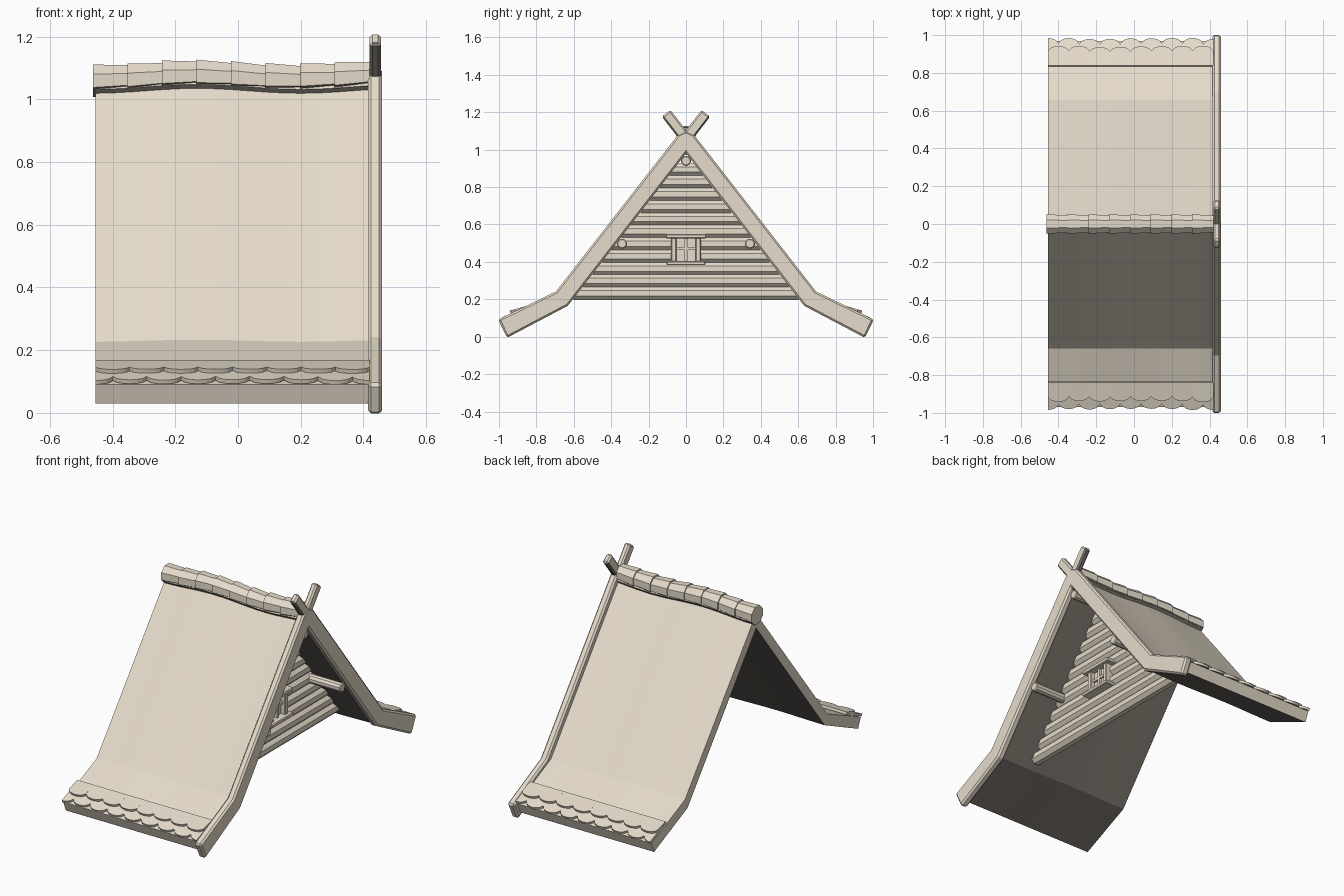
import bpy, bmesh, math, random
from mathutils import Vector

if "Cube" in bpy.data.objects:
    bpy.data.objects.remove(bpy.data.objects["Cube"])

random.seed(4)


def colour(name, rgb):
    m = bpy.data.materials.new(name)
    m.diffuse_color = (*rgb, 1)
    m.use_nodes = True
    m.node_tree.nodes["Principled BSDF"].inputs["Base Color"].default_value = m.diffuse_color
    return m


wood = colour("pale_wood", (0.79, 0.715, 0.60))
dark = colour("dark_underside", (0.19, 0.17, 0.145))

X0, X1 = -0.455, 0.42      # roof extent
SLOPE = 1.288              # steepness of the main roof


def wave(x):
    return 0.008 * math.cos(2 * math.pi * (x + 0.13) / 0.66)


def loft(name, rings, bevel=0, dark_below=None):
    """Solid skinned through matching rings; faces with normal z under dark_below are dark."""
    bm = bmesh.new()
    vs = [[bm.verts.new(p) for p in r] for r in rings]
    n = len(rings[0])
    for a, b in zip(vs, vs[1:]):
        for i in range(n):
            j = (i + 1) % n
            bm.faces.new((a[i], a[j], b[j], b[i]))
    bm.faces.new(vs[0])
    bm.faces.new(vs[-1])
    bmesh.ops.recalc_face_normals(bm, faces=bm.faces)
    if dark_below is not None:
        for f in bm.faces:
            f.normal_update()
            f.material_index = int(f.normal.z < dark_below)
    me = bpy.data.meshes.new(name)
    bm.to_mesh(me)
    bm.free()
    me.materials.append(wood)
    if dark_below is not None:
        me.materials.append(dark)
    ob = bpy.data.objects.new(name, me)
    bpy.context.collection.objects.link(ob)
    if bevel:
        m = ob.modifiers.new("bevel", 'BEVEL')
        m.width, m.segments, m.limit_method = bevel, 1, 'ANGLE'
        m.angle_limit = math.radians(40)
    return ob


def box(name, x, y, z, bevel=0.004):
    """Box from (min, max) pairs."""
    ring = [(y[0], z[0]), (y[1], z[0]), (y[1], z[1]), (y[0], z[1])]
    return loft(name, [[(s, *p) for p in ring] for s in x], bevel)


def circle(n, r, cu, cv):
    return [(cu + r * math.cos(2 * math.pi * (i + .5) / n),
             cv + r * math.sin(2 * math.pi * (i + .5) / n)) for i in range(n)]


# Roof shell: bent slab, gently sagging along the ridge, dark underneath
half = [(0.66, 0.23, .4), (0.97, 0.09, 0), (0.945, 0.03, 0), (0.635, 0.172, .3)]
profile = ([(0, 1.075, 1)] + half + [(0, 0.99, 1)]
           + [(-y, z, w) for y, z, w in reversed(half)])
rings = []
for i in range(17):
    x = X0 + (X1 - X0) * i / 16
    rings.append([(x, y, z + w * wave(x)) for y, z, w in profile])
loft("roof_shell", rings, dark_below=-0.5)

# Gable board with flared feet, and crossed horns on top
side = [(0.04, 1.083), (0.695, 0.242), (1.004, 0.092), (0.957, -0.006), (0.632, 0.165)]
outline = [(0, 1.10)] + side + [(0, 0.98)] + [(-y, z) for y, z in reversed(side)]
loft("gable_board", [[(x, y, z) for y, z in outline] for x in (0.415, 0.46)], 0.01)
for s, label in ((1, "right"), (-1, "left")):
    d = Vector((s * 0.613, 0.79))
    n = Vector((-d.y, d.x)) * 0.029
    a, b = Vector((0, 1.057)), Vector((s * 0.106, 1.194))
    ring = [a + n, b + n, b - n, a - n]
    loft("horn_" + label, [[(x, p.x, p.y) for p in ring] for x in (0.42, 0.456)], 0.009,
         dark_below=-0.5)

# Ridge beam and overlapping tapered ridge tiles
rings = []
for i in range(17):
    x = X0 + (X1 - X0) * i / 16
    rings.append([(x, y, z + wave(x)) for y, z in
                  [(-.046, 1.040), (-.03, 1.016), (.03, 1.016), (.046, 1.040), (.03, 1.07), (-.03, 1.07)]])
loft("ridge_beam", rings, dark_below=-0.3)
step = 0.88 / 8
for k in range(8):
    xa = -0.462 + k * step
    xb = min(xa + step + 0.015, X1)
    lift = random.uniform(-.003, .003)
    rings = []
    for x, r in ((xa, 0.056), (xb, 0.048)):
        rings.append([(x, y, z) for y, z in circle(8, r, 0, 1.069 + lift + wave(x))])
    loft("ridge_tile_%d" % k, rings, dark_below=-0.3)


# Scalloped shingles: two rows along each eave
def shingle(name, side, xa, xb, y_top, y_end, lift_top, lift_end, thick=0.014):
    lo, hi = max(xa, X0), min(xb, X1)
    mid, hw = (xa + xb) / 2, (xb - xa) / 2
    pts = [(lo, 0), (hi, 0)]
    for i in range(9):
        x = hi + (lo - hi) * i / 8
        t = (x - mid) / hw
        pts.append((x, 1 - 0.3 * (1 - math.sqrt(max(0, 1 - 0.95 * t * t)))))
    rings = []
    for h in (0, thick):
        ring = []
        for x, v in pts:
            y = y_top + (y_end - y_top) * v
            z = 0.23 - (y - 0.66) * 0.4516
            off = lift_top + (lift_end - lift_top) * v + h
            ring.append((x, side * (y + 0.412 * off), z + 0.911 * off))
        rings.append(ring)
    loft(name, rings)


w = (X1 - X0) / 8
for side, label in ((-1, "front"), (1, "back")):
    for k in range(9):
        xa = X0 + (k - 0.5) * w
        j = random.uniform(-.004, .004)
        shingle("%s_lower_shingle_%d" % (label, k), side, xa, xa + w,
                0.86, 0.974 + j, 0.0, 0.004)
        if k < 8:
            xa += w / 2
            shingle("%s_upper_shingle_%d" % (label, k), side, xa, xa + w,
                    0.832, 0.926 + j, 0.004, 0.018 + j / 3)

# Log wall of the gable, set back under the roof
for k in range(11):
    z = 0.232 + 0.0662 * k
    hy = (1.0 - z) / SLOPE + 0.005
    loft("wall_log_%d" % k, [[(u, y, v) for u, v in circle(8, 0.038, 0.205, z)] for y in (-hy, hy)])

# Purlins reaching out to the gable board
for k, (y, z) in enumerate([(-0.342, 0.497), (0.342, 0.497), (0, 0.94)]):
    loft("purlin_%d" % k, [[(x, u, v) for u, v in circle(10, 0.027, y, z)]
                           for x in (0.18, 0.44)], 0.005)

# Window
box("window_lintel", (0.20, 0.285), (-0.108, 0.108), (0.526, 0.549))
box("window_sill", (0.20, 0.29), (-0.104, 0.104), (0.383, 0.404))
for s, label in ((-1, "left"), (1, "right")):
    y = sorted((s * 0.052, s * 0.08))
    box("window_jamb_" + label, (0.20, 0.27), y, (0.40, 0.53))
box("window_mullion", (0.20, 0.258), (-0.008, 0.008), (0.40, 0.53), 0)
box("window_crossbar", (0.20, 0.256), (-0.055, 0.055), (0.464, 0.479), 0)
box("window_pane", (0.20, 0.243), (-0.055, 0.055), (0.40, 0.53), 0)
